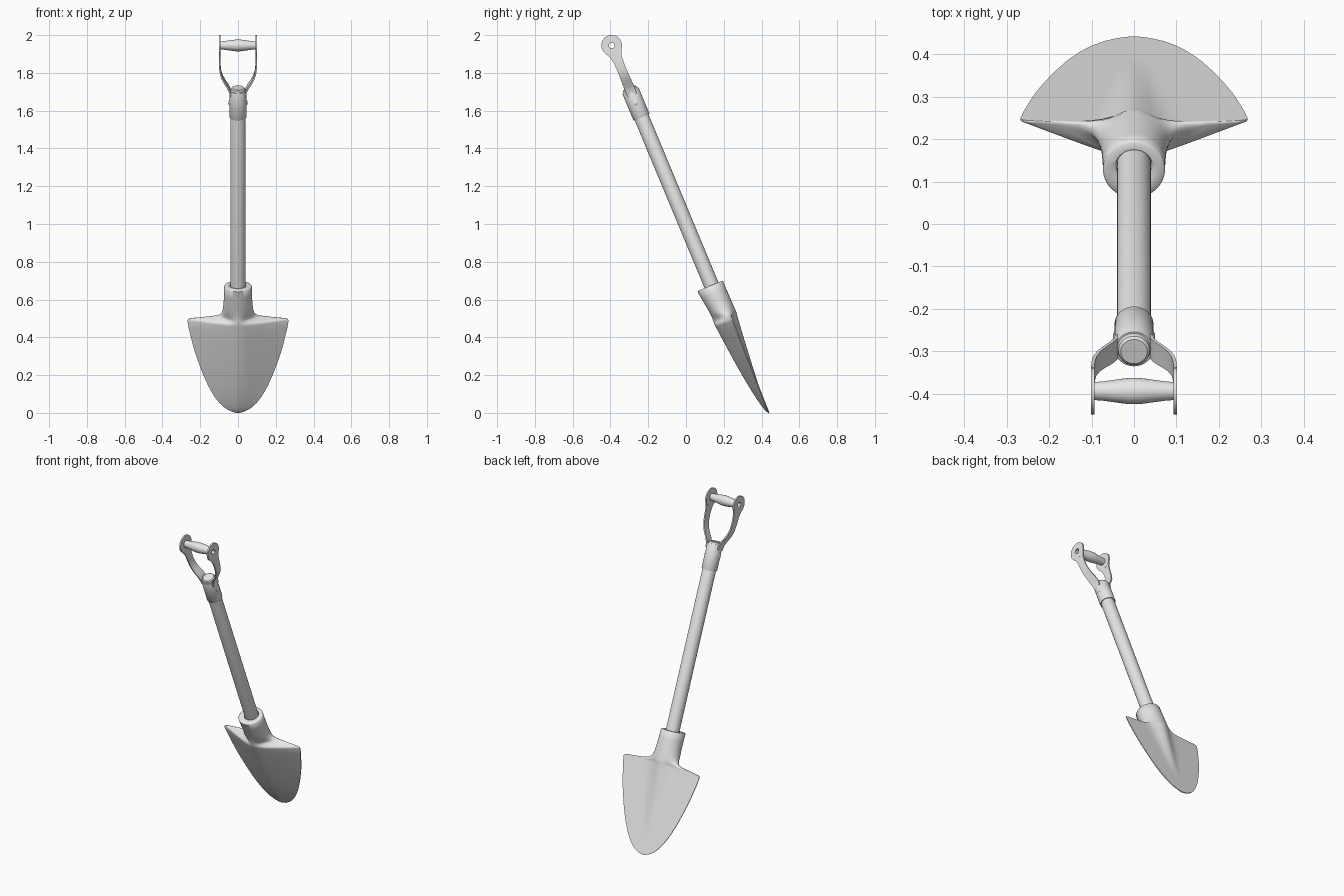
import bpy, bmesh, math
from mathutils import Matrix, Vector

if "Cube" in bpy.data.objects:
    bpy.data.objects.remove(bpy.data.objects["Cube"])

# Everything is modelled upright along z, then leaned back by TILT
TILT = Matrix.Translation((0, 0, 1)) @ Matrix.Rotation(math.radians(22.6), 4, 'X')
ALONG_X = Matrix.Rotation(math.radians(90), 4, 'Y')

grey = bpy.data.materials.new("plain_grey")
grey.diffuse_color = (0.8, 0.8, 0.8, 1)
grey.use_nodes = True
grey.node_tree.nodes["Principled BSDF"].inputs["Base Color"].default_value = grey.diffuse_color


def finish(bm, name, angle=35):
    bmesh.ops.remove_doubles(bm, verts=bm.verts, dist=1e-5)
    bmesh.ops.recalc_face_normals(bm, faces=bm.faces)
    bm.transform(TILT)
    me = bpy.data.meshes.new(name)
    bm.to_mesh(me)
    bm.free()
    me.materials.append(grey)
    ob = bpy.data.objects.new(name, me)
    bpy.context.collection.objects.link(ob)
    bpy.ops.object.select_all(action='DESELECT')
    ob.select_set(True)
    bpy.context.view_layer.objects.active = ob
    bpy.ops.object.shade_smooth_by_angle(angle=math.radians(angle))
    return ob


def loft(rings, name, close=False, cap=False, angle=35):
    """Skin a list of closed rings of points."""
    bm = bmesh.new()
    rows = [[bm.verts.new(p) for p in ring] for ring in rings]
    pairs = list(zip(rows, rows[1:]))
    if close:
        pairs.append((rows[-1], rows[0]))
    for a, b in pairs:
        for i in range(len(a)):
            j = (i + 1) % len(a)
            bm.faces.new((a[i], a[j], b[j], b[i]))
    if cap:
        bm.faces.new(rows[0])
        bm.faces.new(rows[-1])
    return finish(bm, name, angle)


def lathe(profile, name, matrix=Matrix(), n=32, **kw):
    """Revolve (radius, height) pairs around z, then place with matrix."""
    rings = [[matrix @ Vector((r * math.cos(k * math.tau / n),
                               r * math.sin(k * math.tau / n), h))
              for k in range(n)] for r, h in profile]
    return loft(rings, name, **kw)


# Wooden shaft with softened top end
lathe([(.04, -.46), (.04, .765), (.037, .777), (.031, .782)], "shaft", cap=True)

# Sleeve at the top of the shaft
lathe([(.039, .612), (.044, .612), (.046, .616), (.046, .762), (.044, .766), (.039, .766)],
      "sleeve", close=True)

# Hollow barrel-shaped grip
GRIP_T = 1.024
lathe([(.015, -.097), (.021, -.097), (.0225, -.075), (.028, -.035), (.031, -.012), (.031, .012),
       (.028, .035), (.0225, .075), (.021, .097), (.015, .097)],
      "grip", Matrix.Translation((0, 0, GRIP_T)) @ ALONG_X, close=True)

# Yoke arms: curved strap (x, height, half width), eye plate and rivet per side
ARM = [(.040, .735, .024), (.043, .765, .027), (.054, .79, .027), (.070, .815, .026),
       (.083, .840, .025), (.092, .868, .024), (.096, .9, .024), (.097, .935, .026),
       (.097, .96, .030), (.097, .978, .037), (.097, .992, .043)]
for side, tag in ((1, "right"), (-1, "left")):
    rings = []
    for i, (x, t, hw) in enumerate(ARM):
        p, q = ARM[max(i - 1, 0)], ARM[min(i + 1, len(ARM) - 1)]
        d = Vector((q[0] - p[0], q[1] - p[1])).normalized() * .004
        rings.append([(side * (x + s * d.y), v * hw, t - s * d.x)
                      for s, v in ((1, -1), (1, 1), (-1, 1), (-1, -1))])
    loft(rings, "yoke_arm_" + tag, cap=True)
    eye = Matrix.Translation((side * .097, 0, GRIP_T)) @ ALONG_X
    lathe([(.016, -.0045), (.055, -.0045), (.055, .0045), (.016, .0045)],
          "yoke_eye_" + tag, eye, close=True)
    rivet = Matrix.Translation((side * .044, 0, .695)) @ Matrix.Rotation(
        side * math.radians(90), 4, 'Y')
    lathe([(.014, -.006), (.014, .002), (.010, .005), (.004, .006)],
          "rivet_" + tag, rivet, n=16, cap=True)

# Blade with its socket: one loft from round socket into flat-topped, keeled blade
N = 64
# Socket stations: height, half width, top, bottom, centre offset handled by top/bottom
SOCKET = [(-.375, .041, .041, -.041), (-.354, .042, .042, -.042), (-.351, .045, .043, -.046),
          (-.351, .069, .061, -.077), (-.355, .073, .065, -.081), (-.40, .074, .065, -.076),
          (-.45, .076, .066, -.069), (-.49, .080, .066, -.064)]
# Blade stations: height, half width, blend from round (0) to blade section (1)
BLADE = [(-.515, .087, .25), (-.530, .100, .55), (-.538, .125, .8), (-.546, .18, .95),
         (-.553, .245, 1), (-.557, .262, 1), (-.566, .268, 1), (-.61, .261, 1),
         (-.6625, .249, 1), (-.705, .239, 1), (-.749, .227, 1), (-.79, .214, 1),
         (-.825, .202, 1), (-.865, .188, 1), (-.901, .173, 1), (-.93, .161, 1),
         (-.955, .149, 1), (-.998, .125, 1), (-1.034, .099, 1), (-1.063, .07, 1),
         (-1.083, .036, 1), (-1.0915, .010, 1)]


def blade_section(t, w, x, upper):
    """Height off the blade plane for the top (ridged) or underside (keeled)."""
    f = min(max((-.54 - t) / .55, 0), 1)
    edge = .034 - .010 * f
    if upper:
        fade = min(max((-.53 - t) / .42, 0), 1)
        ridge = .034 * (1 - fade) ** 1.1
        width = .052 * (1 - .75 * fade)
        return edge + ridge * math.exp(-(x / width) ** 2)
    depth = .096 * (1 - f) ** .62
    k = (math.sqrt((x / w) ** 2 + .02) - .141) / (math.sqrt(1.02) - .141)
    return edge - .005 - depth * (1 - k)


rings = []
for t, w, top, bottom in SOCKET:
    ring = []
    for k in range(N):
        a = (k + .5) * math.tau / N
        mid, r = (top + bottom) / 2, (top - bottom) / 2
        ring.append((w * math.cos(a), mid + r * math.sin(a), t))
    rings.append(ring)
for t, w, b in BLADE:
    ring = []
    for k in range(N):
        a = (k + .5) * math.tau / N
        x = w * math.cos(a)
        round_n = .002 + .064 * math.sin(a)
        ring.append((x, round_n * (1 - b) + blade_section(t, w, x, math.sin(a) > 0) * b, t))
    rings.append(ring)
loft(rings, "blade_and_socket", angle=50)

# Close the thin tip of the blade
bm = bmesh.new()
bm.faces.new([bm.verts.new(p) for p in rings[-1]])
finish(bm, "blade_tip")
